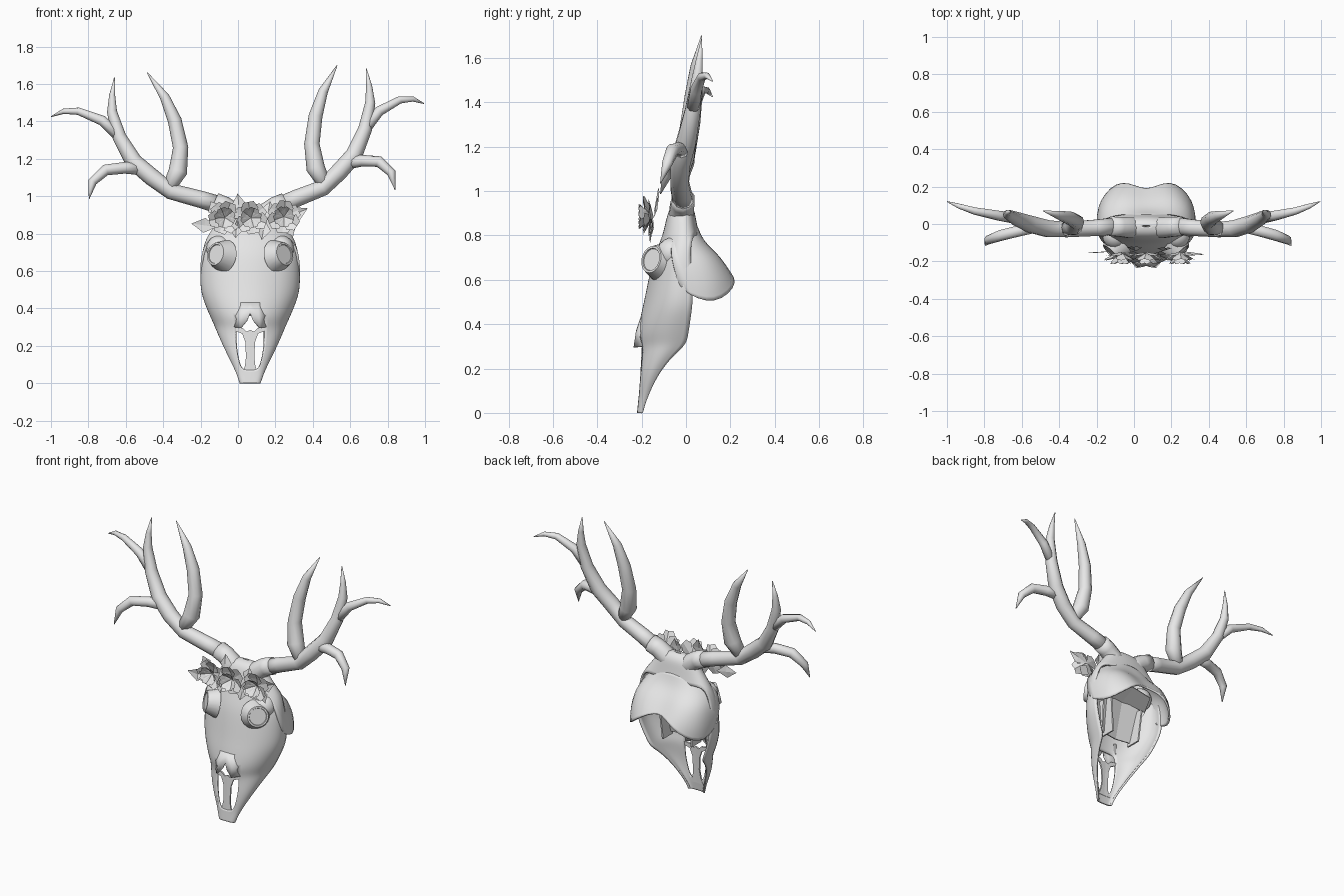
import bpy, bmesh, math
from mathutils import Vector, Matrix

if "Cube" in bpy.data.objects:
    bpy.data.objects.remove(bpy.data.objects["Cube"], do_unlink=True)

CX = 0.065  # the skull's plane of symmetry

bone = bpy.data.materials.new("pale_grey")
bone.use_nodes = True
GREY = (0.8, 0.8, 0.8, 1)
bone.diffuse_color = GREY
bone.node_tree.nodes["Principled BSDF"].inputs["Base Color"].default_value = GREY


def finish(bm, name, mirror=False, subdiv=0, thick=0, smooth=True):
    bmesh.ops.recalc_face_normals(bm, faces=bm.faces)
    me = bpy.data.meshes.new(name)
    bm.to_mesh(me)
    bm.free()
    if smooth:
        me.shade_smooth()
    ob = bpy.data.objects.new(name, me)
    ob.location.x = CX
    me.materials.append(bone)
    bpy.context.collection.objects.link(ob)
    if mirror:
        m = ob.modifiers.new("Mirror", 'MIRROR')
        m.use_clip = True
    if subdiv:
        s = ob.modifiers.new("Subdivision", 'SUBSURF')
        s.levels = s.render_levels = subdiv
    if thick:
        t = ob.modifiers.new("Solidify", 'SOLIDIFY')
        t.thickness, t.offset = thick, 0
    return ob


def loft(rows, keep=lambda zmid, col: True):
    """Quads between rows of points, skipping those the rule rejects."""
    bm = bmesh.new()
    grid = [[bm.verts.new(p) for p in row] for row in rows]
    for a, b in zip(grid, grid[1:]):
        for c in range(len(a) - 1):
            if keep((a[c].co.z + b[c].co.z) / 2, c):
                bm.faces.new((a[c], a[c + 1], b[c + 1], b[c]))
    loose = [v for v in bm.verts if not v.link_faces]
    bmesh.ops.delete(bm, geom=loose, context='VERTS')
    return bm


def tube(name, path, sides=10):
    """Round tube through (x, y, z, radius) points."""
    bm = bmesh.new()
    pts = [Vector(p[:3]) for p in path]
    rings = []
    for i, p in enumerate(pts):
        t = (pts[min(i + 1, len(pts) - 1)] - pts[max(i - 1, 0)]).normalized()
        side = t.cross(Vector((0, 1, 0))).normalized()
        up = side.cross(t)
        angles = [math.tau * k / sides for k in range(sides)]
        rings.append([bm.verts.new(p + path[i][3] * (side * math.cos(a) + up * math.sin(a)))
                      for a in angles])
    for a, b in zip(rings, rings[1:]):
        for k in range(sides):
            n = (k + 1) % sides
            bm.faces.new((a[k], a[n], b[n], b[k]))
    bm.faces.new(rings[0])
    bm.faces.new(rings[-1])
    return finish(bm, name)


# Skull shell: height, half width, front y, back y
levels = [(0, .05, -.215, -.195), (.03, .06, -.212, -.19), (.07, .075, -.208, -.175),
          (.13, .105, -.205, -.15), (.2, .14, -.2, -.11), (.27, .172, -.195, -.05),
          (.31, .188, -.2, 0), (.36, .212, -.212, .01), (.43, .242, -.202, .02),
          (.5, .265, -.185, .03), (.6, .265, -.165, .03), (.68, .258, -.147, .02),
          (.74, .245, -.125, .02), (.8, .22, -.1, .03), (.87, .16, -.085, .02),
          (.92, .13, -.07, .015), (.945, .08, -.045, 0), (.95, .02, -.015, -.01)]


def section(z, hw, yf, yb):
    inner = min(.075, .6 * hw)
    xs = (0, inner, inner + .6 * (hw - inner), 1.02 * hw, .96 * hw, .5 * hw, 0)
    fr = (0, .03, .2, .6, 1, 1.15, 1.2)
    return [(x, yf + f * (yb - yf), z) for x, f in zip(xs, fr)]


def shell_rule(z, col):
    if col == 0 and .07 < z < .36:
        return False          # nasal opening
    return col < 4 or z > .78  # open behind, closed crown


finish(loft([section(*l) for l in levels], shell_rule), "skull", True, 2, .012)

# Flared back of the skull with a wavy rim, its sides tucked into the cheeks
finish(loft([
    [(0, .045, .85), (.08, .04, .84), (.14, .02, .82), (.18, -.06, .8)],
    [(0, .07, .77), (.11, .08, .77), (.21, .05, .75), (.24, -.07, .74)],
    [(0, .11, .715), (.13, .155, .72), (.25, .1, .69), (.257, -.06, .67)],
    [(0, .14, .675), (.13, .215, .645), (.26, .135, .56), (.262, -.04, .6)],
    [(0, .155, .655), (.125, .25, .595), (.255, .13, .475), (.258, -.02, .55)],
]), "occipital_flare", True, 2, .012)

# Nasal bone tips overhanging the opening
finish(loft([
    [(0, -.2, .43), (.04, -.2, .43), (.08, -.185, .43)],
    [(0, -.219, .375), (.045, -.222, .36), (.085, -.195, .36)],
    [(.015, -.224, .335), (.05, -.232, .295), (.085, -.19, .3)],
]), "nasal_tips", True, 0, .01)


def plate(name, pts, thick=.01):
    bm = bmesh.new()
    bm.faces.new([bm.verts.new(p) for p in pts])
    return finish(bm, name, True, 0, thick, False)


# Bar between the nostrils, palate and braincase floor
plate("nasal_bar", [(0, -.207, .05), (.045, -.205, .05), (.028, -.205, .09), (.022, -.2, .14),
                    (.026, -.198, .22), (.042, -.196, .265), (.08, -.19, .28), (.08, -.19, .3),
                    (.04, -.195, .295), (.02, -.195, .275), (0, -.195, .285)])
plate("palate", [(0, -.1, .4), (.12, -.08, .4), (.15, -.03, .62), (0, -.04, .64)])
plate("palate_wall", [(.1, -.1, .38), (.1, 0, .38), (.12, .01, .6), (.12, -.1, .62)])
plate("braincase_floor", [(0, .07, .69), (.15, .05, .68), (.18, -.04, .63), (0, -.05, .63)])

# Eye sockets: swelling, raised rim and flat inset floor
for side, label in ((1, "left"), (-1, "right")):
    axis = Vector((side * .68, -.68, .2)).normalized()
    turn = axis.to_track_quat('Z', 'Y').to_matrix().to_4x4()
    rim = Vector((side * .186, -.157, .692))
    bm = bmesh.new()
    bmesh.ops.create_cone(bm, cap_ends=True, segments=20, radius1=.09, radius2=.062, depth=.07,
                          matrix=Matrix.Translation(rim - axis * .035) @ turn)
    front = max(bm.faces, key=lambda f: f.calc_center_median().dot(axis))
    bmesh.ops.inset_region(bm, faces=[front], thickness=.01)
    bmesh.ops.inset_region(bm, faces=[front], thickness=.002, depth=-.005)
    ob = finish(bm, label + "_eye_socket")
    bpy.ops.object.select_all(action='DESELECT')
    ob.select_set(True)
    bpy.context.view_layer.objects.active = ob
    bpy.ops.object.shade_smooth_by_angle(angle=math.radians(35))
    bm = bmesh.new()
    bmesh.ops.create_uvsphere(bm, u_segments=16, v_segments=12, radius=.07,
                              matrix=Matrix.Translation((side * .165, -.062, .72)))
    finish(bm, label + "_brow")
    tube(label + "_pedicle", [(side * x, y, z, r) for x, y, z, r in
         ((.04, -.02, .85, .058), (.09, -.02, .91, .058), (.14, -.015, .945, .055),
          (.19, -.012, .965, .054))])

# Antlers: x, y, z, radius along each branch
branches = {
    "beam": [(.16, -.01, .95, .048), (.25, -.02, .99, .046), (.39, -.03, 1.045, .043),
             (.475, -.025, 1.13, .047), (.555, 0, 1.22, .046), (.615, .03, 1.36, .037),
             (.642, .05, 1.5, .027), (.636, .06, 1.59, .016), (.62, .07, 1.685, .002)],
    "inner_tine": [(.4, -.03, 1.06, .035), (.35, -.01, 1.15, .05), (.33, .01, 1.28, .041),
                   (.35, .03, 1.43, .037), (.39, .045, 1.56, .026), (.465, .07, 1.7, .002)],
    "outer_tine": [(.615, .03, 1.36, .03), (.69, .045, 1.455, .027), (.8, .07, 1.515, .02),
                   (.87, .095, 1.52, .014), (.93, .12, 1.495, .002)],
    "lower_tine": [(.52, -.01, 1.18, .036), (.6, -.035, 1.19, .031), (.69, -.06, 1.185, .03),
                   (.755, -.085, 1.125, .024), (.775, -.115, 1.035, .002)],
}
for part, path in branches.items():
    tube("left_antler_" + part, path)
    # The other antler leans further out
    lean = []
    for x, y, z, r in path:
        u, w = x - .17, z - .95
        lean.append((-.17 - 1.133 * u - .062 * w, y, .95 - .077 * u + .979 * w, r))
    tube("right_antler_" + part, lean)


# Flowers and leaves
def blade(bm, base, angle, length, width, lift, tip):
    """Folded petal or leaf; tip is the length of its midline."""
    a = math.radians(angle)
    u, v = Vector((math.cos(a), 0, math.sin(a))), Vector((-math.sin(a), 0, math.cos(a)))

    def at(l, w, h):
        return bm.verts.new(Vector(base) + u * l * length + v * w * width - Vector((0, h * lift, 0)))
    root, end, mid = at(0, 0, 0), at(tip, 0, .8), at(.5, 0, .35)
    for s in (1, -1):
        wide, corner = at(.5, s, .8), at(.9, s * (.6 if tip < 1 else .25), 1)
        bm.faces.new((root, wide, mid))
        bm.faces.new((mid, wide, corner, end))


for name, x, z, spin in (("right_flower", -.135, .885, 10), ("middle_flower", .005, .885, 40),
                         ("left_flower", .18, .89, 25)):
    bm = bmesh.new()
    for k in range(6):
        blade(bm, (x, -.15, z), spin + 60 * k, .095, .048, .045 if k % 2 else .02, .9)
    for k in range(5):
        blade(bm, (x, -.16, z), spin + 30 + 72 * k, .06, .035, .055, .9)
    finish(bm, name, smooth=False)

bm = bmesh.new()
for x, z, angle, length, lift in ((-.18, .835, 172, .13, .01), (.19, .88, 25, .125, .02),
                                  (-.055, .9, 96, .11, -.025), (-.07, .87, -95, .09, .02),
                                  (.19, .87, -65, .09, 0), (.09, .88, 80, .09, -.02),
                                  (.08, .87, -100, .1, .02), (-.17, .9, 120, .08, 0)):
    blade(bm, (x, -.145, z), angle, length, .04, lift, 1.05)
finish(bm, "leaves", smooth=False)
